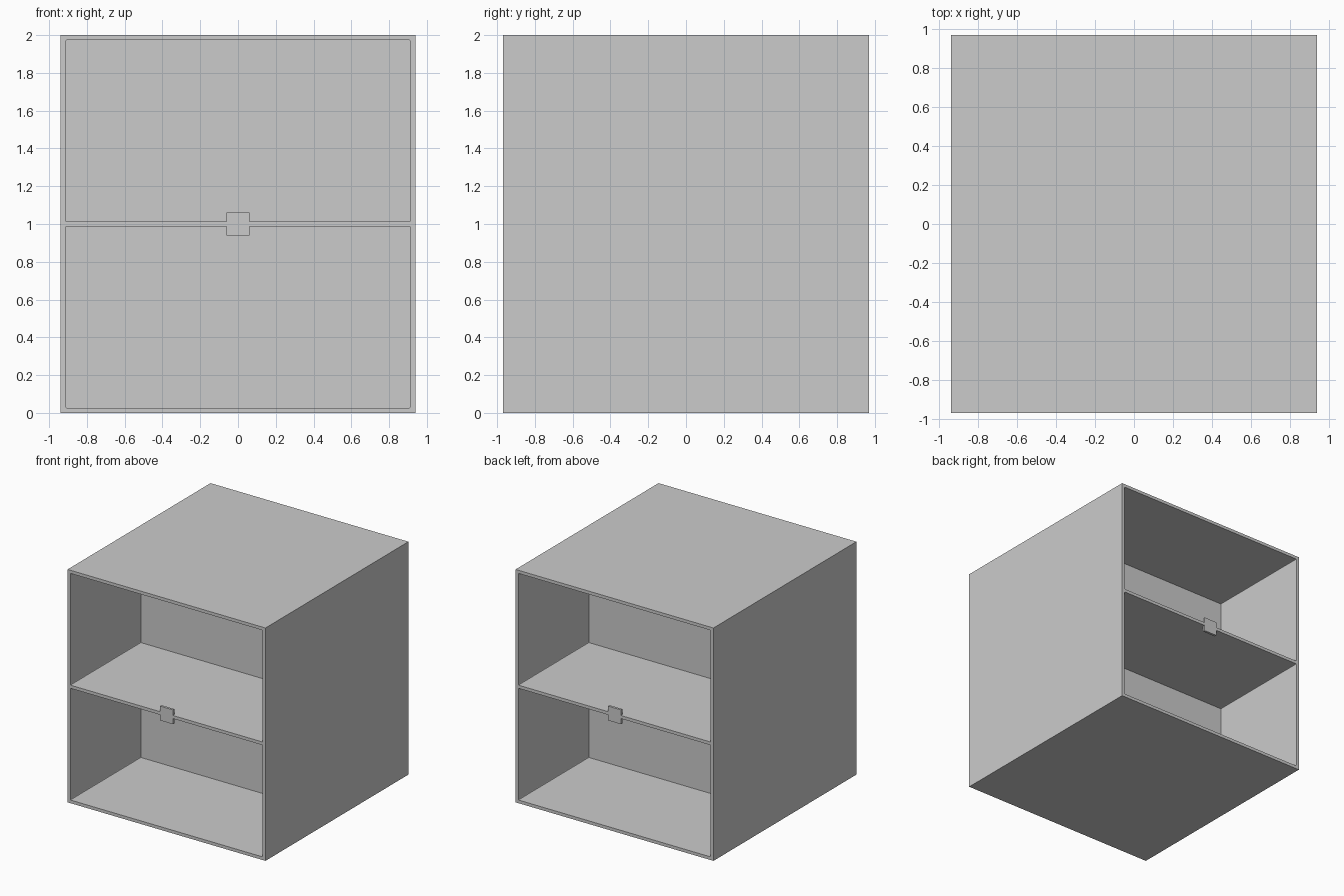
import bpy, bmesh
from mathutils import Matrix, Vector

if "Cube" in bpy.data.objects:
    bpy.data.objects.remove(bpy.data.objects["Cube"])

W, D, H = 0.94, 0.97, 2.0      # half width, half depth, height
T = 0.027                      # board thickness


def box(name, lo, hi, round_y=0.0):
    """Box between two corners; optionally round its front-to-back edges."""
    lo, hi = Vector(lo), Vector(hi)
    bm = bmesh.new()
    bmesh.ops.create_cube(bm, size=1, matrix=Matrix.Translation((lo + hi) / 2)
                          @ Matrix.Diagonal((*(hi - lo), 1)))
    if round_y:
        edges = [e for e in bm.edges
                 if abs(e.verts[0].co.y - e.verts[1].co.y) > 1e-4]
        bmesh.ops.bevel(bm, geom=edges, offset=round_y, segments=2,
                        profile=0.5, affect='EDGES')
    me = bpy.data.meshes.new(name)
    bm.to_mesh(me)
    bm.free()
    ob = bpy.data.objects.new(name, me)
    bpy.context.collection.objects.link(ob)
    return ob


# Cabinet block, hollowed from front and back around a middle panel and shelf
cabinet = box("cabinet", (-W, -D, 0), (W, D, H))
cutters = []
for s in (-1, 1):
    y0, y1 = sorted((s * T / 2, s * (D + 0.1)))
    for z0, z1 in ((T, H / 2 - T / 2), (H / 2 + T / 2, H - T)):
        cut = box("compartment_cutter", (-W + T, y0, z0), (W - T, y1, z1), 0.006)
        cut.hide_render = True
        mod = cabinet.modifiers.new("compartment", 'BOOLEAN')
        mod.operation, mod.solver, mod.object = 'DIFFERENCE', 'EXACT', cut
        cutters.append(cut)

bpy.context.view_layer.objects.active = cabinet
for mod in list(cabinet.modifiers):
    bpy.ops.object.modifier_apply(modifier=mod.name)
for cut in cutters:
    bpy.data.objects.remove(cut)

# Square tabs above and below the shelf edge, flush with front and back
P, PT = 0.0615, 0.02
for s, side in ((-1, "front"), (1, "back")):
    y0, y1 = sorted((s * D, s * (D - PT)))
    box(side + "_tab_upper", (-P, y0, H / 2 + T / 2), (P, y1, H / 2 + P))
    box(side + "_tab_lower", (-P, y0, H / 2 - P), (P, y1, H / 2 - T / 2))
